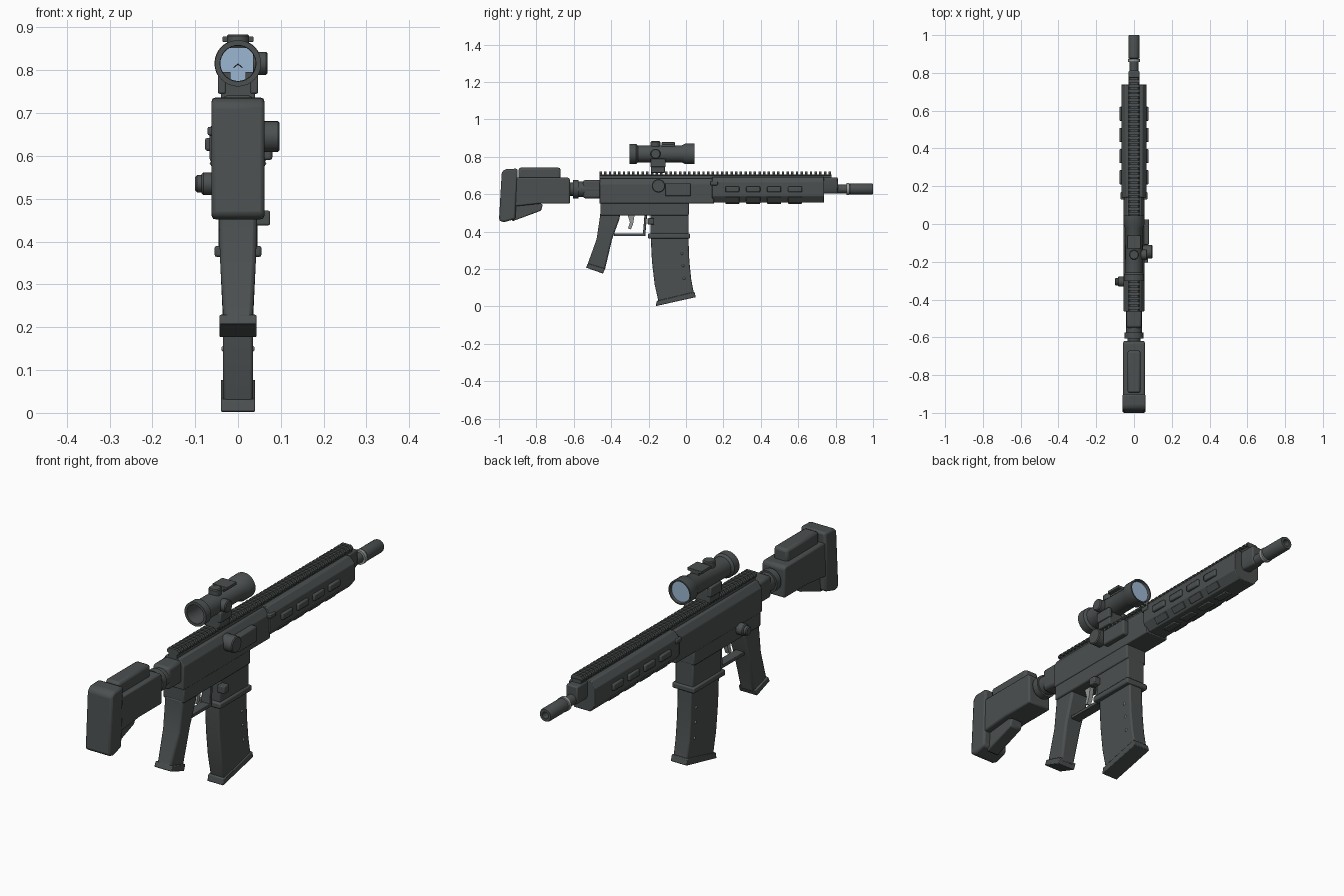
import bpy, bmesh, math
from mathutils import Vector

if "Cube" in bpy.data.objects:
    bpy.data.objects.remove(bpy.data.objects["Cube"])


def material(name, rgb):
    m = bpy.data.materials.new(name)
    m.diffuse_color = (*rgb, 1)
    m.use_nodes = True
    m.node_tree.nodes["Principled BSDF"].inputs["Base Color"].default_value = m.diffuse_color
    return m


GREY = material("gunmetal grey", (0.072, 0.08, 0.08))
LIGHT = material("bare steel", (0.3, 0.31, 0.31))
GLASS = material("blue glass", (0.33, 0.47, 0.64))
BLACK = material("black", (0.01, 0.01, 0.01))


def finish(name, bm, mat=GREY, bevel=0.0):
    bmesh.ops.recalc_face_normals(bm, faces=bm.faces)
    me = bpy.data.meshes.new(name)
    bm.to_mesh(me)
    bm.free()
    me.materials.append(mat)
    me.shade_smooth()
    me.set_sharp_from_angle(angle=math.radians(32))
    ob = bpy.data.objects.new(name, me)
    bpy.context.collection.objects.link(ob)
    if bevel:
        b = ob.modifiers.new("bevel", 'BEVEL')
        b.width, b.segments, b.limit_method = bevel, 2, 'ANGLE'
    return ob


def loft(name, rings, mat=GREY, bevel=0.0, cap=True, loop=False):
    """Skin a list of equal-length point rings."""
    bm = bmesh.new()
    vs = [[bm.verts.new(p) for p in r] for r in rings]
    n = len(vs[0])
    pairs = list(zip(vs, vs[1:])) + ([(vs[-1], vs[0])] if loop else [])
    for a, b in pairs:
        for i in range(n):
            j = (i + 1) % n
            bm.faces.new((a[i], a[j], b[j], b[i]))
    if cap and not loop:
        bm.faces.new(vs[0])
        bm.faces.new(vs[-1])
    return finish(name, bm, mat, bevel)


def side(name, pts, hw, mat=GREY, bevel=0.0):
    """Side profile (y, z) given thickness across x."""
    return loft(name, [[(x, y, z) for y, z in pts] for x in (-hw, hw)], mat, bevel)


def length(name, pts, y0, y1, mat=GREY, bevel=0.0):
    """Cross-section (x, z) extruded along y."""
    return loft(name, [[(x, y, z) for x, z in pts] for y in (y0, y1)], mat, bevel)


def box(name, x0, x1, y0, y1, z0, z1, mat=GREY, bevel=0.004):
    return length(name, [(x0, z0), (x1, z0), (x1, z1), (x0, z1)], y0, y1, mat, bevel)


def slabs(name, rows, mat=GREY, bevel=0.0):
    """Stacked rectangular sections: back y, z, front y, z, half width."""
    return loft(name, [[(-w, a, b), (w, a, b), (w, c, d), (-w, c, d)]
                       for a, b, c, d, w in rows], mat, bevel)


def lathe(name, prof, centre, axis='Y', seg=32, mat=GREY, loop=False):
    """Revolve (distance, radius) pairs around an axis through centre."""
    rings = []
    for t, r in prof:
        ring = []
        for i in range(seg):
            a = 2 * math.pi * i / seg
            c, s = r * math.cos(a), r * math.sin(a)
            p = {'X': (t, c, s), 'Y': (c, t, s), 'Z': (c, s, t)}[axis]
            ring.append(Vector(p) + Vector(centre))
        rings.append(ring)
    return loft(name, rings, mat, loop=loop)


def knob(name, axis, t0, t1, r, centre, mat=GREY, seg=24):
    c = 0.004 if t1 > t0 else -0.004
    return lathe(name, [(t0, r), (t1 - c, r), (t1, r - 0.004)], centre, axis, seg, mat)


# Stock
side("butt_pad", [(-1, .46), (-.975, .45), (-.912, .468), (-.9, .737),
                  (-.965, .735), (-.985, .72)], .062, bevel=.01)
side("stock_body", [(-.92, .69), (-.63, .69), (-.62, .68), (-.62, .55),
                    (-.78, .55), (-.92, .535)], .057, bevel=.018)
side("stock_toe", [(-.93, .455), (-.775, .512), (-.765, .545), (-.8, .56), (-.93, .56)],
     .03, bevel=.006)
box("cheek_rest", -.035, .035, -.895, -.67, .67, .742, bevel=.012)

# Buffer tube and rear block
lathe("buffer_tube", [(-.65, .035), (-.605, .035), (-.605, .05), (-.575, .05),
                      (-.575, .042), (-.46, .042)], (0, 0, .627))
box("rear_block", -.041, .041, -.55, -.45, .578, .677, bevel=.012)

# Receivers
length("upper_receiver", [(-.055, .55), (.055, .55), (.055, .655), (.035, .685),
                          (-.035, .685), (-.055, .655)], -.463, .15, bevel=.004)
side("lower_receiver", [(-.458, .487), (.015, .487), (.015, .56), (-.458, .56)],
     .052, bevel=.006)
side("magazine_well", [(-.19, .37), (.014, .37), (.014, .5), (-.19, .5)], .045, bevel=.006)
box("magazine_well_rim", -.055, .055, -.204, .022, .364, .39, bevel=.006)

# Controls
box("ejection_cover", .045, .08, -.11, .025, .59, .66, bevel=.006)
knob("forward_assist", 'X', .04, .097, .036, (0, -.147, .645))
box("magazine_release", .04, .075, -.205, -.17, .438, .472)
knob("selector", 'X', -.04, -.085, .026, (0, -.305, .535))
knob("selector_cap", 'X', -.08, -.1, .02, (0, -.305, .535))

# Grip
slabs("grip", [(-.46, .5, -.352, .5, .045), (-.46, .48, -.355, .47, .045),
               (-.478, .36, -.395, .36, .042), (-.53, .215, -.435, .19, .034)], bevel=.009)
slabs("grip_base", [(-.525, .23, -.433, .203, .043), (-.535, .208, -.444, .176, .043)],
      bevel=.003)

# Trigger and guard
side("trigger", [(-.312, .49), (-.275, .49), (-.283, .44), (-.295, .412),
                 (-.31, .418), (-.3, .45)], .01, LIGHT)
side("trigger_guard", [(-.385, .376), (-.218, .376), (-.208, .49), (-.222, .49),
                       (-.23, .39), (-.385, .39)], .022, bevel=.002)

# Curved magazine
slabs("magazine", [(-.187, .4, .014, .4, .035), (-.187, .34, .014, .34, .035),
                   (-.182, .24, .018, .24, .035), (-.168, .12, .028, .145, .035),
                   (-.147, .025, .043, .065, .035)], bevel=.006)
slabs("magazine_base", [(-.156, .03, .045, .078, .04), (-.162, .002, .053, .05, .04)],
      bevel=.003)
for s in (-1, 1):
    for y, z in ((-.022, .283), (-.016, .218), (-.01, .15)):
        knob("round_marker", 'X', .03 * s, .039 * s, .007, (0, y, z), LIGHT, 12)

# Handguard and its raised panels
length("handguard", [(-.04, .555), (.04, .555), (.066, .59), (.066, .665),
                     (.045, .692), (-.045, .692), (-.066, .665), (-.066, .59)],
       .14, .738, bevel=.003)
for s in (-1, 1):
    box("handguard_latch", .05 * s, .071 * s, .13, .17, .648, .668)
    for i in range(4):
        y = .21 + .112 * i
        box("side_panel", .05 * s, .077 * s, y, y + .075, .612, .642, bevel=.005)
        # panels on the sloped lower faces
        length("lower_panel", [(.042 * s, .568), (.05 * s, .56), (.067 * s, .583),
                               (.058 * s, .59)], y, y + .075, bevel=.002)
for i in range(4):
    y = .21 + .112 * i
    box("bottom_panel", -.018, .018, y, y + .075, .549, .57, bevel=.003)

# Toothed top rail
length("rail_base", [(-.022, .675), (.022, .675), (.022, .7), (.03, .706),
                     (-.03, .706), (-.022, .7)], -.463, .778)
tooth = length("rail_teeth", [(-.03, .702), (.03, .702), (.03, .712), (.022, .722),
                              (-.022, .722), (-.03, .712)], -.463, -.45)
arr = tooth.modifiers.new("teeth", 'ARRAY')
arr.count = 50
arr.use_relative_offset = False
arr.use_constant_offset = True
arr.constant_offset_displace = (0, .025, 0)

# Barrel
length("gas_block", [(-.018, .605), (.018, .605), (.028, .625), (.028, .69),
                     (-.028, .69), (-.028, .625)], .73, .812, bevel=.006)
lathe("barrel", [(.72, .023), (.88, .023)], (0, 0, .628), seg=24)
lathe("muzzle_ring", [(.858, .025), (.858, .032), (.873, .032), (.873, .025)],
      (0, 0, .628), seg=24, mat=LIGHT)
lathe("muzzle", [(.873, .022), (.878, .03), (.992, .03), (1, .027), (1, .015),
                 (.95, .015)], (0, 0, .628), seg=24)

# Scope
SZ = .816
lathe("scope_tube", [(-.303, .042), (-.303, .054), (-.267, .054), (-.257, .045),
                     (-.022, .045), (-.005, .055), (.046, .055), (.046, .049),
                     (.02, .041), (-.27, .041)], (0, 0, SZ), loop=True)
lathe("scope_lens", [(.028, .046), (.036, .047)], (0, 0, SZ), mat=GLASS)
length("reticle", [(-.01, .805), (0, .813), (.01, .805), (.01, .808), (0, .816),
                   (-.01, .808)], .024, .027, BLACK)
for s in (-1, 1):
    box("scope_inner_block", .017 * s, .036 * s, -.19, -.12, .77, .796, bevel=0)
    box("scope_clamp", .028 * s, .047 * s, -.19, -.11, .745, .79)
box("scope_mount", -.04, .04, -.188, -.112, .715, .775)
knob("side_turret", 'X', .035, .069, .027, (0, -.163, SZ))
knob("top_turret", 'Z', .855, .884, .026, (0, -.163, 0))
box("scope_top_plate", -.036, .036, -.13, -.06, .866, .879, bevel=.002)
box("scope_top_riser", -.02, .02, -.13, -.06, .852, .87, bevel=0)
